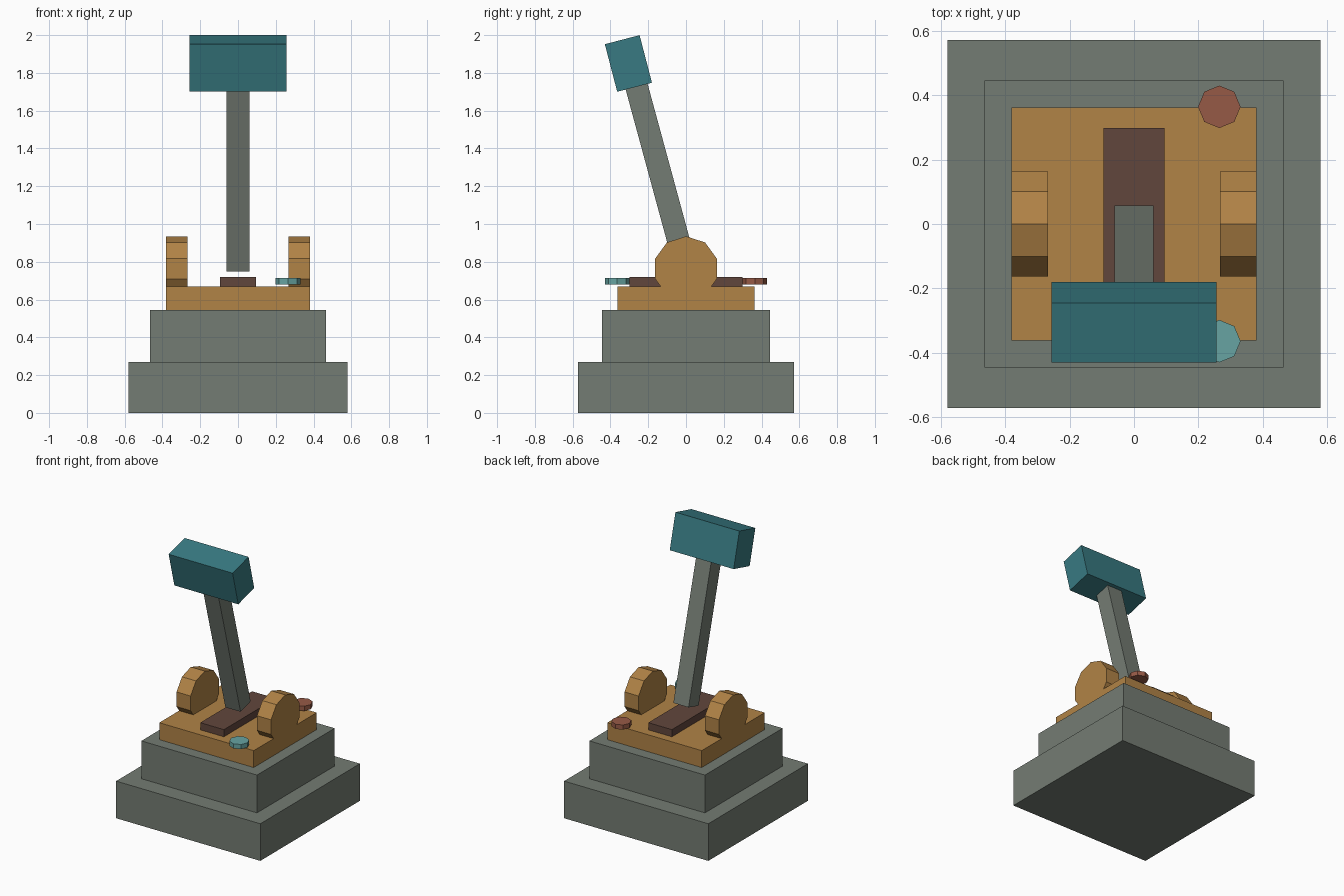
import bpy
import math
from mathutils import Matrix, Vector

if "Cube" in bpy.data.objects:
    bpy.data.objects.remove(bpy.data.objects["Cube"])


def srgb(r, g, b):
    lin = [((c / 255 + 0.055) / 1.055) ** 2.4 for c in (r, g, b)]
    return (*lin, 1.0)


def material(name, rgb):
    m = bpy.data.materials.new(name)
    m.diffuse_color = srgb(*rgb)
    m.use_nodes = True
    m.node_tree.nodes["Principled BSDF"].inputs["Base Color"].default_value = m.diffuse_color
    return m


STONE = material("grey_stone", (116, 124, 115))
BRASS = material("brass", (177, 131, 70))
BROWN = material("dark_brown", (97, 70, 60))
TEAL = material("teal", (56, 122, 130))
AQUA = material("light_aqua", (103, 164, 162))
RUST = material("rust_red", (150, 90, 70))


def finish(name, mat, transform):
    ob = bpy.context.object
    ob.name = name
    ob.data.name = name
    ob.data.transform(transform)
    ob.data.materials.append(mat)
    return ob


def box(name, mat, size, centre, tilt=0.0):
    """Box of the given full size, tilted about the x axis."""
    bpy.ops.mesh.primitive_cube_add(size=1)
    return finish(name, mat, Matrix.Translation(centre)
                  @ Matrix.Rotation(tilt, 4, 'X')
                  @ Matrix.Diagonal((*size, 1)))


def disc(name, mat, sides, radius, depth, centre, turn=Matrix()):
    bpy.ops.mesh.primitive_cylinder_add(vertices=sides, radius=radius, depth=depth)
    return finish(name, mat, Matrix.Translation(centre) @ turn)


# Stepped base: two stone tiers and a brass plate
for name, mat, w, d, z0, z1 in (
        ("lower_base", STONE, 1.16, 1.144, 0.0, 0.27),
        ("upper_base", STONE, 0.93, 0.892, 0.27, 0.545),
        ("top_plate", BRASS, 0.76, 0.724, 0.545, 0.668)):
    box(name, mat, (w, d, z1 - z0), (0, 0, (z0 + z1) / 2))

# Raised slot under the lever
box("lever_slot", BROWN, (0.19, 0.596, 0.053), (0, 0, 0.6935))

# Ten-sided pivot cheeks, one corner pointing up
lay_on_x = Matrix.Rotation(math.pi / 2, 4, 'Z') @ Matrix.Rotation(math.pi / 2, 4, 'X')
to_up = lay_on_x.to_3x3() @ Vector((0, 1, 0))
if to_up.z < 0:
    lay_on_x = Matrix.Rotation(math.pi, 4, 'X') @ lay_on_x
for side, sx in (("left", -1), ("right", 1)):
    disc(side + "_pivot_cheek", BRASS, 10, 0.172, 0.113,
         (sx * 0.3235, 0, 0.763), lay_on_x)

# Octagonal indicator buttons
disc("front_indicator", AQUA, 8, 0.066, 0.034, (0.265, -0.364, 0.696))
disc("back_indicator", RUST, 8, 0.066, 0.034, (0.265, 0.364, 0.696))

# Lever shaft leaning forward from the pivot, with its grip
lean = math.radians(15.2)
length = 1.08
box("lever_shaft", STONE, (0.122, 0.12, length),
    (0, -math.sin(lean) * length / 2, 0.765 + math.cos(lean) * length / 2), lean)
box("lever_grip", TEAL, (0.514, 0.19, 0.26), (0, -0.305, 1.85), math.radians(14.6))
